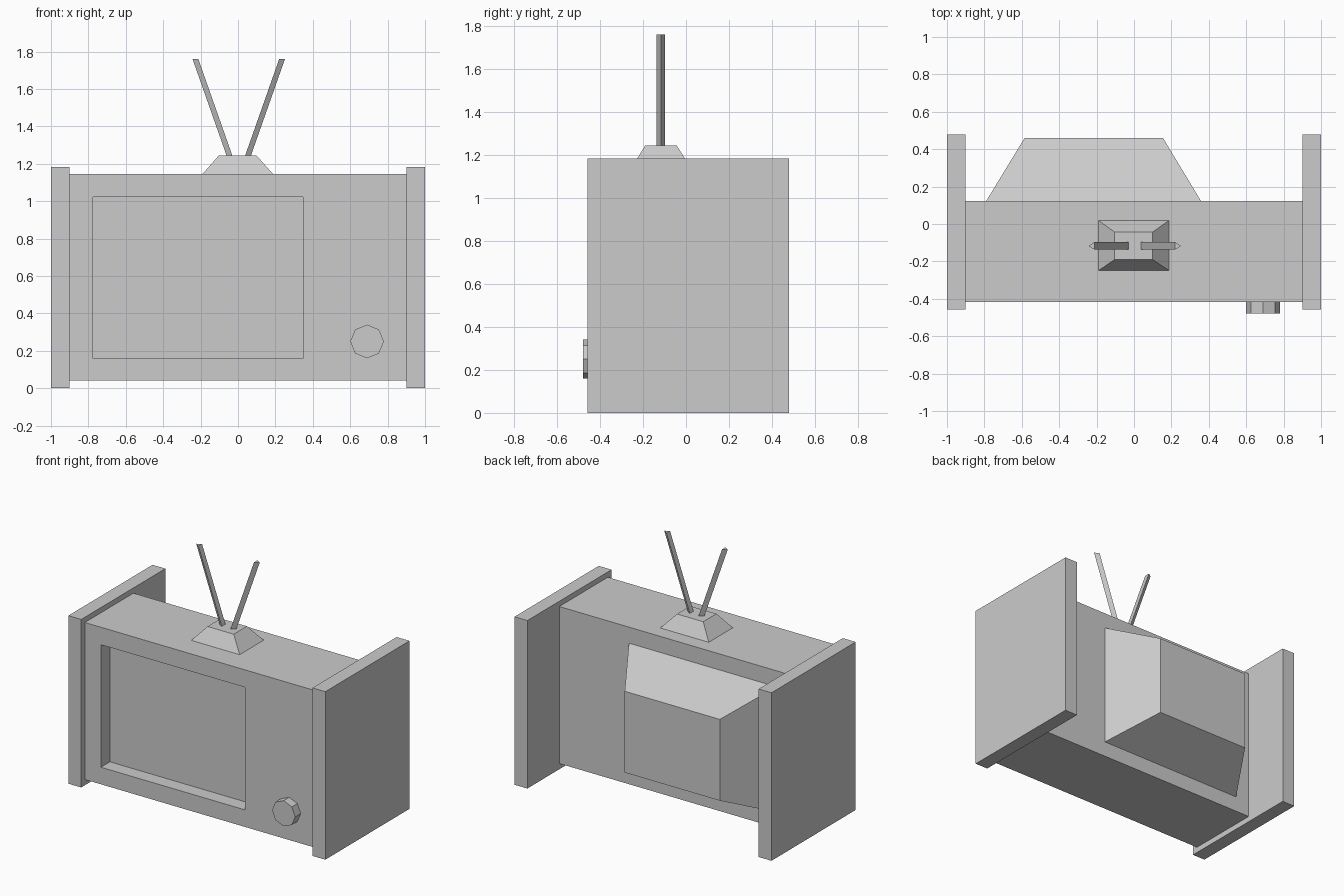
import bpy, bmesh
from math import cos, sin, tau

if "Cube" in bpy.data.objects:
    bpy.data.objects.remove(bpy.data.objects["Cube"])


def loft(name, loops):
    """Skin a series of equal-length point loops and cap both ends."""
    bm = bmesh.new()
    rings = [[bm.verts.new(p) for p in loop] for loop in loops]
    n = len(rings[0])
    for a, b in zip(rings, rings[1:]):
        for i in range(n):
            j = (i + 1) % n
            bm.faces.new((a[i], a[j], b[j], b[i]))
    bm.faces.new(rings[0])
    bm.faces.new(rings[-1])
    bmesh.ops.recalc_face_normals(bm, faces=bm.faces)
    mesh = bpy.data.meshes.new(name)
    bm.to_mesh(mesh)
    bm.free()
    obj = bpy.data.objects.new(name, mesh)
    bpy.context.collection.objects.link(obj)
    return obj


def rect_xz(x0, x1, z0, z1, y):
    return [(x0, y, z0), (x1, y, z0), (x1, y, z1), (x0, y, z1)]


def rect_xy(x0, x1, y0, y1, z):
    return [(x0, y0, z), (x1, y0, z), (x1, y1, z), (x0, y1, z)]


# Cabinet with the recessed screen
body = (-0.9, 0.9, 0.04, 1.145)
screen = (-0.775, 0.347, 0.16, 1.022)
loft("cabinet", [rect_xz(*body, 0.123), rect_xz(*body, -0.417),
                 rect_xz(*screen, -0.417), rect_xz(*screen, -0.317)])

# Tapered tube housing on the back
loft("tube_housing", [rect_xz(-0.79, 0.358, 0.15, 1.032, 0.123),
                      rect_xz(-0.585, 0.155, 0.305, 0.877, 0.46)])

# Side panels and antenna rods, one per side
for side, label in ((-1, "left"), (1, "right")):
    x0, x1 = sorted((side * 0.9, side * 1.0))
    loft(label + "_side_panel", [rect_xy(x0, x1, -0.458, 0.478, z) for z in (0, 1.182)])

    # Triangular rod: flat side inward, ridge outward
    def rod_section(x, z):
        return [(0.004 + side * (x + dx), -0.117 + dy, z)
                for dx, dy in ((0, -0.02), (0.031, 0), (0, 0.02))]
    loft(label + "_antenna_rod", [rod_section(0.034, 1.243), rod_section(0.216, 1.76)])

# Antenna base
loft("antenna_base", [rect_xy(-0.19, 0.187, -0.249, 0.019, 1.145),
                      rect_xy(-0.104, 0.1, -0.19, -0.043, 1.243)])

# Eight-sided knob
loft("knob", [[(0.69 + 0.09 * cos(i * tau / 8), y, 0.25 + 0.09 * sin(i * tau / 8))
               for i in range(8)] for y in (-0.478, -0.417)])
